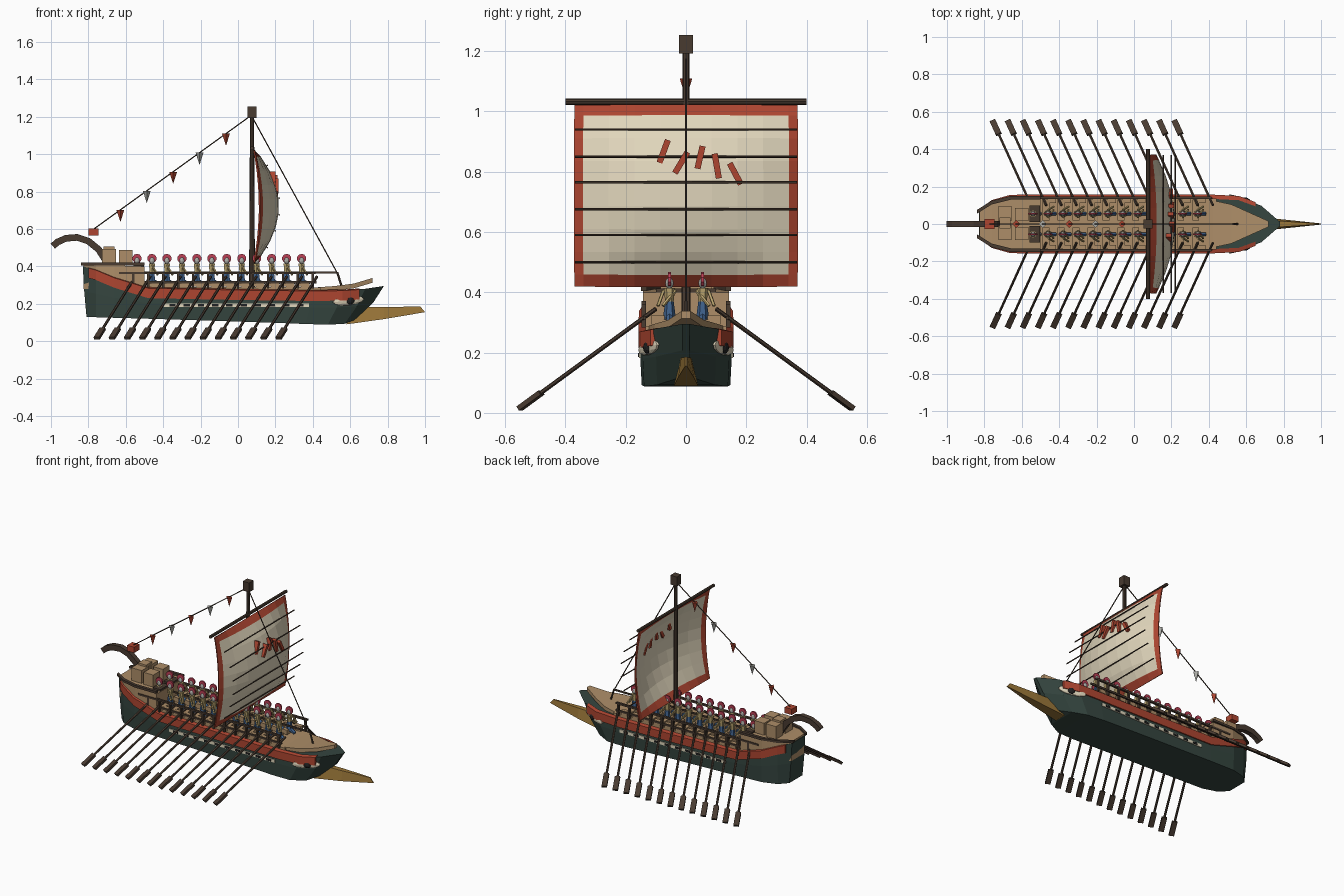
import bpy, bmesh, math
from mathutils import Vector, Matrix

if "Cube" in bpy.data.objects:
    bpy.data.objects.remove(bpy.data.objects["Cube"])

COLS = dict(green=(.035, .06, .05), red=(.42, .06, .03), tan=(.42, .27, .14), dark=(.065, .043, .03),
            cream=(.75, .67, .5), gold=(.32, .18, .04), pink=(.5, .05, .09), blue=(.05, .12, .26),
            skin=(.5, .38, .16), black=(.015, .015, .015), grey=(.4, .4, .37))
MATS = {}
for k, c in COLS.items():
    MATS[k] = bpy.data.materials.new(k)
    MATS[k].diffuse_color = (*c, 1)


def finish(name, bm, *mats):
    bmesh.ops.recalc_face_normals(bm, faces=bm.faces)
    me = bpy.data.meshes.new(name)
    bm.to_mesh(me)
    bm.free()
    for m in mats:
        me.materials.append(MATS[m])
    ob = bpy.data.objects.new(name, me)
    bpy.context.collection.objects.link(ob)
    return ob


def box(name, loc, size, mat, rot=None):
    bm = bmesh.new()
    m = Matrix.Translation(loc) @ (rot or Matrix()) @ Matrix.Diagonal((*size, 1))
    bmesh.ops.create_cube(bm, size=1, matrix=m)
    return finish(name, bm, mat)


def ball(name, loc, size, mat, rot=None):
    bm = bmesh.new()
    m = Matrix.Translation(loc) @ (rot or Matrix()) @ Matrix.Diagonal((*size, 1))
    bmesh.ops.create_uvsphere(bm, u_segments=10, v_segments=6, radius=1, matrix=m)
    return finish(name, bm, mat)


def rod(name, a, b, r, mat, r2=None, n=6):
    a, b = Vector(a), Vector(b)
    d = b - a
    bm = bmesh.new()
    m = Matrix.Translation((a + b) / 2) @ d.to_track_quat('Z', 'Y').to_matrix().to_4x4()
    bmesh.ops.create_cone(bm, cap_ends=True, segments=n, radius1=r, radius2=r if r2 is None else r2,
                          depth=d.length, matrix=m)
    return finish(name, bm, mat)


def loft(name, rings, mat):
    bm = bmesh.new()
    vs = [[bm.verts.new(p) for p in r] for r in rings]
    n = len(vs[0])
    for a, b in zip(vs, vs[1:]):
        for i in range(n):
            bm.faces.new((a[i], a[(i + 1) % n], b[(i + 1) % n], b[i]))
    bm.faces.new(vs[0])
    bm.faces.new(vs[-1][::-1])
    return finish(name, bm, mat)


# hull stations: x top, half width, z top, x bottom, z bottom
ST = [(-.83, .07, .40, -.81, .13), (-.76, .12, .382, -.76, .128), (-.66, .148, .34, -.66, .125),
      (-.48, .15, .285, -.48, .12), (0, .15, .275, 0, .105), (.4, .15, .27, .36, .092),
      (.56, .142, .272, .48, .088), (.68, .098, .28, .57, .093), (.78, .012, .295, .64, .12)]


def at(x, i):
    for a, b in zip(ST, ST[1:]):
        if x <= b[0]:
            t = (x - a[0]) / (b[0] - a[0])
            return a[i] + t * (b[i] - a[i])
    return ST[-1][i]


rings = []
for x, w, z, xb, zb in ST:
    xm, zm = x * .6 + xb * .4, (z + zb) / 2
    rings.append([(x, w, z), (xm, w * 1.01, zm), (xb, w * .98, zb),
                  (xb, -w * .98, zb), (xm, -w * 1.01, zm), (x, -w, z)])
loft("hull", rings, "green")

# decks
def slab(name, pts, mat, t):
    loft(name, [[(x, w, z), (x, -w, z), (x, -w, z - t), (x, w, z - t)] for x, w, z in pts], mat)

slab("rowing_deck", [(-.52, .135, .292), (.44, .135, .288)], "tan", .03)
slab("bow_deck", [(.38, .135, .285), (.52, .105, .295), (.62, .06, .308), (.72, .015, .338)], "tan", .025)
slab("stern_castle", [(-.825, .07, .41), (-.76, .118, .41), (-.66, .143, .405), (-.5, .143, .40)], "tan", .13)
for s in (-1, 1):
    loft("stern_cap_rail", [[(x, s * w, .42), (x, s * (w - .02), .42), (x, s * (w - .02), .405), (x, s * w, .405)]
                            for x, w in ((-.84, .075), (-.76, .125), (-.66, .15), (-.5, .15))], "dark")

# side bands, port strips, eyes
for s in (-1, 1):
    pts = [-.8, -.76, -.66, -.57, -.48, 0, .4, .56, .65]
    loft("red_band", [[(x, s * (at(x, 1) + .008), at(x, 2) - .002), (x, s * (at(x, 1) - .015), at(x, 2) + .004),
                       (x, s * (at(x, 1) - .015), at(x, 2) - .055), (x, s * (at(x, 1) + .008), at(x, 2) - .055)]
                      for x in pts], "red")
    box("port_strip", (-.01, s * .15, .192), (.78, .012, .02), "cream")
    for k in range(10):
        box("oar_port", (-.35 + k * .076, s * .153, .192), (.034, .012, .013), "black")
    rot = Matrix.Rotation(-s * .36, 4, 'Z') @ Matrix.Rotation(-.1, 4, 'Y')
    ball("eye_white", (.59, s * .124, .217), (.093, .012, .025), "cream", rot)
    ball("eye_pupil", (.60, s * .127, .217), (.024, .014, .021), "black", rot)

# ram
loft("ram", [[(.58, .04, .09), (.60, .02, .18), (.60, -.02, .18), (.58, -.04, .09)],
             [(.78, .026, .118), (.78, .016, .183), (.78, -.016, .183), (.78, -.026, .118)],
             [(1.0, .003, .155), (.975, .003, .185), (.975, -.003, .185), (1.0, -.003, .155)]], "gold")

# oars
for s in (-1, 1):
    for k in range(13):
        x = -.755 + k * .081
        tip, inn = Vector((x, s * .55, .016)), Vector((x + .205, s * .10, .345))
        d = (inn - tip).normalized()
        rod("oar_shaft", tip + d * .05, inn, .0075, "dark")
        box("oar_blade", tip + d * .045, (.032, .016, .095), "dark", d.to_track_quat('Z', 'Y').to_matrix().to_4x4())

# rails, posts, benches and rowers
box("centre_beam", (.015, 0, .368), (1.03, .008, .01), "dark")
rod("bow_post", (.53, 0, .37), (.555, 0, .29), .006, "dark")
for s in (-1, 1):
    box("side_rail", (-.11, s * .14, .365), (1.05, .014, .012), "dark")
    box("lower_rail", (-.06, s * .138, .315), (.96, .01, .012), "dark")
    for k in range(13):
        box("rail_post", (-.56 + k * .08, s * .14, .325), (.012, .014, .085), "dark")
    for k in range(12):
        x, y = -.54 + k * .08, s * .055
        if k > 0:
            box("bench", (x - .01, s * .075, .308), (.036, .11, .03), "tan")
            box("side_box", (x + .02, s * .125, .305), (.045, .024, .035), "tan")
        rod("rower_tunic", (x, y, .31), (x, y, .37), .022, "blue", .014)
        rod("rower_legs", (x, y, .325), (x + .04, y, .30), .012, "blue")
        rod("rower_torso", (x, y, .36), (x, y, .415), .013, "skin", .019)
        for e in (-1, 1):
            rod("rower_arm", (x, y + e * .02, .405), (x + .03, y + s * .03 + e * .008, .355), .006, "skin", n=5)
        ball("rower_head", (x, y, .43), (.015, .014, .019), "grey")
        rod("helmet_crest", (x, y - .005, .442), (x, y + .005, .442), .025, "pink", n=10)

# cargo
for x, y, z, d in ((-.69, .055, .45, .075), (-.60, .05, .447, .07), (-.69, -.045, .45, .075), (-.60, -.05, .447, .07),
                   (-.69, .005, .475, .06)):
    box("cargo_crate", (x, y, z), (d, d, d + .01 if z < .46 else .06), "tan")
for y in (-.055, .055):
    box("stern_front_panel", (-.53, y, .385), (.055, .09, .055), "dark")

# stern ornament
path = [(-.70, .42), (-.745, .49), (-.80, .535), (-.86, .555), (-.92, .55), (-.965, .53), (-.99, .508)]
rings = []
for i, (x, z) in enumerate(path):
    a, b = path[max(i - 1, 0)], path[min(i + 1, len(path) - 1)]
    t = Vector((b[0] - a[0], b[1] - a[1])).normalized() * .018
    rings.append([(x - t.y, .016, z + t.x), (x - t.y, -.016, z + t.x), (x + t.y, -.016, z - t.x), (x + t.y, .016, z - t.x)])
loft("stern_horn", rings, "dark")
box("stern_lantern", (-.772, 0, .583), (.052, .055, .038), "red")

# mast, yard, stays, pennants
MX = .075
rod("mast", (MX, 0, .28), (MX, 0, 1.2), .016, "dark", .011, 8)
box("mast_head", (MX, 0, 1.223), (.047, .047, .062), "dark")
rod("yard", (MX, -.4, 1.032), (MX, .4, 1.032), .010, "dark", n=8)
rod("fore_stay", (MX, 0, 1.2), (.53, 0, .365), .0035, "dark", n=5)
top, end = Vector((MX, 0, 1.21)), Vector((-.77, 0, .60))
rod("back_stay", top, end, .0035, "dark", n=5)
for k in range(5):
    p = top.lerp(end, .165 + k * .167)
    rod("pennant", p, p - Vector((0, 0, .065)), .021, ("red", "grey")[k % 2], 0, 4)

# billowing sail with red border
def sail_x(y, z):
    v = min(max((z - .42) / .6, 0), 1)
    return .085 + math.sin(math.pi * v) ** .8 * (.03 + .10 * (1 - (y / .37) ** 2))

ys = [-.37, -.34] + [-.34 + .085 * i for i in range(1, 8)] + [.34, .37]
zs = [.42, .46] + [.46 + .075 * i for i in range(1, 7)] + [.985, 1.02]
bm = bmesh.new()
g = [[bm.verts.new((sail_x(y, z), y, z)) for y in ys] for z in zs]
for j in range(len(zs) - 1):
    for i in range(len(ys) - 1):
        f = bm.faces.new((g[j][i], g[j][i + 1], g[j + 1][i + 1], g[j + 1][i]))
        f.material_index = int(i in (0, len(ys) - 2) or j in (0, len(zs) - 2))
sail = finish("sail", bm, "cream", "red")
sol = sail.modifiers.new("thickness", 'SOLIDIFY')
sol.thickness, sol.offset = .008, 0

for z in (.94, .85, .765, .675, .59, .5):
    x = sail_x(0, z) + .008
    rod("sail_batten", (x, -.368, z), (x, .368, z), .004, "dark")

# painted slashes on the sail: y, z top to y, z bottom
for y1, z1, y2, z2 in ((-.06, .905, -.088, .83), (.005, .865, -.037, .795), (.055, .885, .038, .81),
                       (.095, .86, .109, .778), (.145, .828, .182, .758)):
    ym, zm = (y1 + y2) / 2, (z1 + z2) / 2
    ang = math.atan2(-(y1 - y2), z1 - z2)
    box("sail_slash", (sail_x(ym, zm) + .005, ym, zm), (.03, .02, math.hypot(y1 - y2, z1 - z2)), "red",
        Matrix.Rotation(ang, 4, 'X'))

for m in bpy.data.materials:
    if m.users and not m.is_grease_pencil:
        m.use_nodes = True
        m.node_tree.nodes["Principled BSDF"].inputs["Base Color"].default_value = m.diffuse_color
